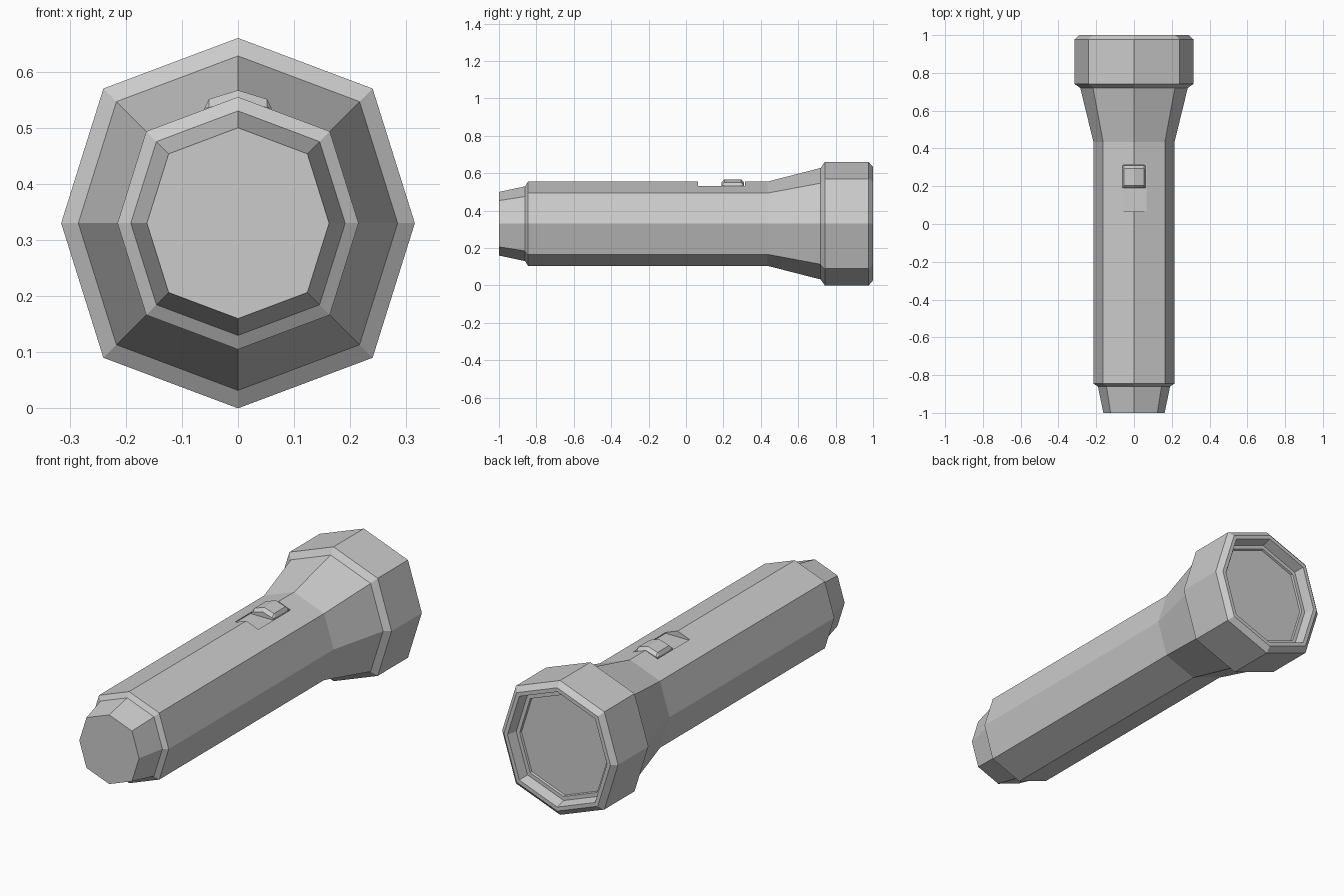
import bpy
import bmesh

default_cube = bpy.data.objects.get("Cube")
if default_cube:
    bpy.data.objects.remove(default_cube, do_unlink=True)

AXIS_Z = 0.33

grey = bpy.data.materials.new("plain grey")
grey.use_nodes = True
colour = (0.6, 0.6, 0.6, 1)
grey.diffuse_color = colour
grey.node_tree.nodes["Principled BSDF"].inputs["Base Color"].default_value = colour


def loft(name, rings):
    """Bridge a series of matching closed rings and cap both ends."""
    bm = bmesh.new()
    loops = [[bm.verts.new(p) for p in ring] for ring in rings]
    for a, b in zip(loops, loops[1:]):
        for i in range(len(a)):
            j = (i + 1) % len(a)
            bm.faces.new((a[i], a[j], b[j], b[i]))
    bm.faces.new(loops[0])
    bm.faces.new(loops[-1])
    bmesh.ops.recalc_face_normals(bm, faces=bm.faces)
    mesh = bpy.data.meshes.new(name)
    bm.to_mesh(mesh)
    bm.free()
    mesh.materials.append(grey)
    obj = bpy.data.objects.new(name, mesh)
    bpy.context.collection.objects.link(obj)
    return obj


def octagon(y, r):
    """Eight-sided ring with a corner at the top, slightly narrow in x."""
    d, s = 0.727 * r, 0.955 * r
    corners = [(0, r), (d, d), (s, 0), (d, -d), (0, -r), (-d, -d), (-s, 0), (-d, d)]
    return [(x, y, AXIS_Z + z) for x, z in corners]


# Tail cap, barrel, flared neck, head and recessed lens in one turned shell
profile = [
    (-1.0, 0.17), (-0.86, 0.2), (-0.845, 0.225), (0.435, 0.225),
    (0.72, 0.298), (0.742, 0.33), (0.977, 0.33), (1.0, 0.303),
    (1.0, 0.283), (0.95, 0.27), (0.95, 0.25), (0.94, 0.247),
]
body = loft("torch_body", [octagon(y, r) for y, r in profile])

# Slot cut into the top of the barrel for the switch
cutter = loft("switch_slot_cutter", [
    [(-0.065, y, 0.526), (0.065, y, 0.526), (0.065, y, 0.62), (-0.065, y, 0.62)]
    for y in (0.065, 0.315)
])
cutter.hide_render = True
cutter.hide_viewport = True
cutter.display_type = 'WIRE'
slot = body.modifiers.new("switch_slot", 'BOOLEAN')
slot.operation = 'DIFFERENCE'
slot.solver = 'EXACT'
slot.object = cutter


# Sliding switch with a ridged top and bevelled ends
def switch_section(y, top, half):
    return [(-half, y, 0.52), (-half, y, 0.535), (0.008 - half, y, top - 0.016),
            (0, y, top),
            (half - 0.008, y, top - 0.016), (half, y, 0.535), (half, y, 0.52)]


loft("slide_switch", [
    switch_section(y, top, half) for y, top, half in
    ((0.19, 0.552, 0.06), (0.205, 0.567, 0.06), (0.295, 0.567, 0.06), (0.31, 0.552, 0.06))
])
